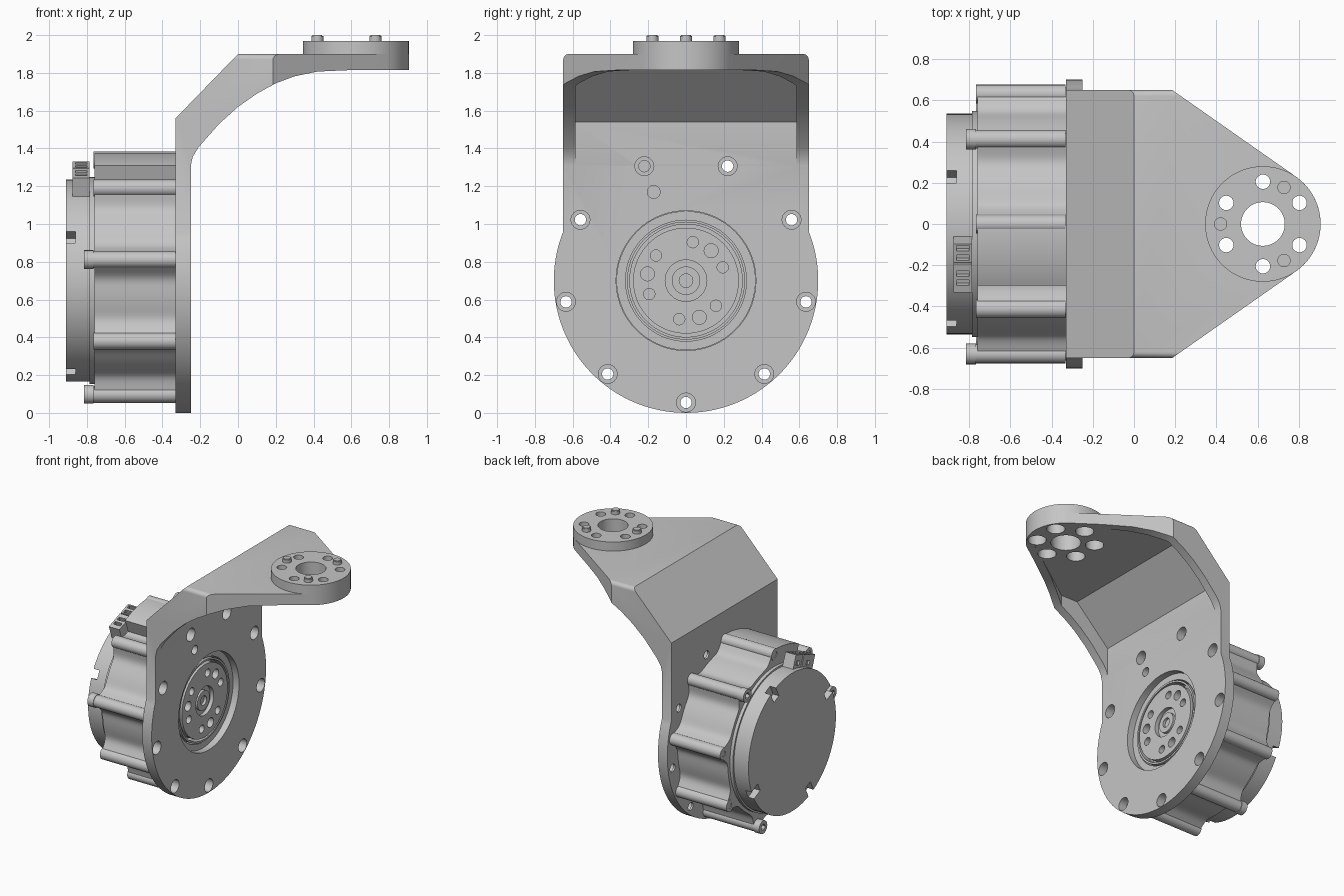
import bpy, bmesh, math
from mathutils import Vector

if "Cube" in bpy.data.objects:
    bpy.data.objects.remove(bpy.data.objects["Cube"])

metal = bpy.data.materials.new("satin grey metal")
metal.use_nodes = True
GREY = (0.56, 0.56, 0.56, 1)
metal.diffuse_color = GREY
metal.node_tree.nodes["Principled BSDF"].inputs["Base Color"].default_value = GREY

AXIS_Z = 0.70          # height of the motor axis
FLANGE_X = 0.625       # centre of the output flange
FACE_X = -0.25         # front of the mounting plate
UNDER_Z = 1.815        # underside of the arm


def prism(name, points, axis, start, end):
    """Extrude a 2D outline along an axis."""
    place = {"x": lambda p, d: (d, p[0], p[1]),
             "y": lambda p, d: (p[0], d, p[1]),
             "z": lambda p, d: (p[0], p[1], d)}[axis]
    bm = bmesh.new()
    low = [bm.verts.new(place(p, start)) for p in points]
    high = [bm.verts.new(place(p, end)) for p in points]
    bm.faces.new(low)
    bm.faces.new(high)
    for i in range(len(points)):
        j = (i + 1) % len(points)
        bm.faces.new((low[i], low[j], high[j], high[i]))
    bmesh.ops.recalc_face_normals(bm, faces=bm.faces)
    mesh = bpy.data.meshes.new(name)
    bm.to_mesh(mesh)
    bm.free()
    mesh.materials.append(metal)
    obj = bpy.data.objects.new(name, mesh)
    bpy.context.collection.objects.link(obj)
    return obj


def arc(centre, radius, first, last, steps):
    angles = [math.radians(first + (last - first) * i / steps) for i in range(steps + 1)]
    return [(centre[0] + radius * math.cos(a), centre[1] + radius * math.sin(a)) for a in angles]


def cyl(name, axis, centre, radius, start, end, sides=32):
    return prism(name, arc(centre, radius, 0, 360, sides)[:-1], axis, start, end)


def combine(obj, other, operation="DIFFERENCE"):
    """Apply a boolean and drop the helper."""
    mod = obj.modifiers.new("cut", "BOOLEAN")
    mod.operation, mod.object, mod.solver = operation, other, "EXACT"
    graph = bpy.context.evaluated_depsgraph_get()
    mesh = bpy.data.meshes.new_from_object(obj.evaluated_get(graph))
    obj.modifiers.clear()
    obj.data = mesh
    bpy.data.objects.remove(other)


def drill(obj, axis, centre, radius, start, end, sides=32):
    combine(obj, cyl("cutter", axis, centre, radius, start, end, sides))


def around(angle, radius, centre=(0, AXIS_Z)):
    a = math.radians(angle)
    return (centre[0] + radius * math.cos(a), centre[1] + radius * math.sin(a))


# Bracket: side profile trimmed by its end outline and its plan outline
curve = [(FACE_X, 1.31), (-0.24, 1.355), (-0.21, 1.405), (-0.1, 1.53), (0, 1.62), (0.1, 1.69),
         (0.2, 1.745), (0.3, 1.782), (0.42, 1.807), (0.6, UNDER_Z)]
bracket = prism("bracket", [(-0.33, -0.1), (FACE_X, -0.1)] + curve +
                [(1, UNDER_Z), (1, 1.9), (0, 1.9), (-0.33, 1.56)], "y", -0.75, 0.75)
end_outline = (arc((0, AXIS_Z), 0.70, -201.8, 21.8, 72) +
               arc((0.62, 1.87), 0.03, 0, 90, 6) + arc((-0.62, 1.87), 0.03, 90, 180, 6))
combine(bracket, prism("end", end_outline, "x", -0.5, 1.2), "INTERSECT")


def plan(radius, side):
    """Tapered plan outline ending in a round nose."""
    tip = arc((FLANGE_X, 0), radius, -55, 55, 28)
    a = math.radians(55)
    shoulder = Vector(tip[-1]) + Vector((-math.sin(a), math.cos(a))) * ((side - tip[-1][1]) / math.cos(a))
    return tip + [tuple(shoulder), (-0.5, side), (-0.5, -side), (shoulder.x, -shoulder.y)]


combine(bracket, prism("plan", plan(0.28, 0.75), "z", -0.2, 2.2), "INTERSECT")

# Hollow between the side ribs
inner_x, inner_z = FACE_X + 0.0005, UNDER_Z + 0.001
hollow = prism("hollow", [(inner_x, 1.0), (inner_x, 1.54), (0.03, inner_z), (1.1, inner_z), (1.1, 1.0)],
               "y", -0.8, 0.8)
combine(hollow, prism("inner_plan", plan(0.22, 0.585), "z", 0.9, 2.1), "INTERSECT")
combine(bracket, hollow)

# Bracket bore, deep counterbored bolt circle and dowel hole
drill(bracket, "x", (0, AXIS_Z), 0.37, -0.5, 0, 72)
for i in range(9):
    spot = around(30 + 40 * i, 0.645)
    drill(bracket, "x", spot, 0.03, -0.5, 0, 24)
    drill(bracket, "x", spot, 0.05, -0.315, -0.2, 24)
drill(bracket, "x", around(110, 0.5), 0.034, -0.5, 0, 24)

# Output flange ring with holes and pins
ring = cyl("flange_ring", "z", (FLANGE_X, 0), 0.28, 1.9, 1.97, 80)
drill(ring, "z", (FLANGE_X, 0), 0.106, 1.7, 2.1, 48)
drill(bracket, "z", (FLANGE_X, 0), 0.106, 1.7, 2.1, 48)
for i in range(6):
    spot = around(30 + 60 * i, 0.205, (FLANGE_X, 0))
    drill(ring, "z", spot, 0.035, 1.7, 2.1, 24)
    drill(bracket, "z", spot, 0.065, 1.7, 2.1, 24)
for i in range(3):
    spot = around(60 + 120 * i, 0.205, (FLANGE_X, 0))
    cyl("flange_pin", "z", spot, 0.032, 1.93, 1.994, 24)
    cyl("flange_pin_tip", "z", spot, 0.026, 1.99, 2.0, 24)


def case_radius(deg):
    """Lugs flare into the case; a raised pad carries the cables."""
    off = (deg + 10) % 40 - 20
    flare = 0.572 + 0.10 * math.exp(-(off / 5.8) ** 2)
    return max(flare, 0.678) if 91 <= deg <= 116 else flare


# Motor case with nine lugs
case = prism("motor_case", [around(d, case_radius(d)) for d in range(360)], "x", -0.76, -0.33)
drill(case, "x", (0, AXIS_Z), 0.32, -0.42, -0.2, 72)
for i in range(9):
    angle = 10 + 40 * i
    spot = around(angle, 0.64)
    lug = cyl("case_lug", "x", spot, 0.045, -0.765, -0.331, 24)
    drill(lug, "x", spot, 0.022, -0.9, -0.70, 16)
    if angle % 120 == 50:
        head = cyl("bolt_head", "x", spot, 0.05, -0.815, -0.765, 24)
        drill(head, "x", spot, 0.025, -0.9, -0.785, 6)

# Pilot collar, seal rim and rotor face inside the bore
for name, outer, inner, front in (("pilot_collar", 0.368, 0.32, -0.30), ("seal_rim", 0.312, 0.298, -0.29)):
    collar = cyl(name, "x", (0, AXIS_Z), outer, -0.345, front, 72)
    drill(collar, "x", (0, AXIS_Z), inner, -0.5, 0, 72)
rotor = cyl("rotor", "x", (0, AXIS_Z), 0.28, -0.43, -0.285, 72)
drill(rotor, "x", (0, AXIS_Z), 0.11, -0.315, -0.2, 40)
for i in range(6):
    drill(rotor, "x", around(20 + 60 * i, 0.207), 0.03, -0.325, -0.2, 20)
for i in range(3):
    drill(rotor, "x", around(50 + 120 * i, 0.207), 0.037, -0.335, -0.2, 24)
hub = cyl("rotor_hub", "x", (0, AXIS_Z), 0.075, -0.34, -0.295, 40)
drill(hub, "x", (0, AXIS_Z), 0.036, -0.325, -0.2, 24)

# Rear cover with four rim notches
cyl("cover_step", "x", (0, AXIS_Z), 0.548, -0.785, -0.75, 90)
cover = cyl("rear_cover", "x", (0, AXIS_Z), 0.535, -0.91, -0.78, 90)


def turned_box(name, angle, radial, tangent, start, end):
    """Box along the motor axis, turned to sit at an angle around it."""
    a = math.radians(angle)
    out, across = Vector((math.cos(a), math.sin(a))), Vector((-math.sin(a), math.cos(a)))
    corners = [(radial[0], tangent[0]), (radial[1], tangent[0]),
               (radial[1], tangent[1]), (radial[0], tangent[1])]
    return prism(name, [tuple(Vector((0, AXIS_Z)) + out * r + across * t) for r, t in corners],
                 "x", start, end)


for i in range(4):
    combine(cover, turned_box("notch", 64.5 + 90 * i, (0.45, 0.6), (-0.034, 0.034), -1, -0.86))

# Cable connectors on the cover rim
for name, tangent in (("small_connector", (-0.125, -0.03)), ("large_connector", (-0.02, 0.125))):
    block = turned_box(name, 110, (0.48, 0.625), tangent, -0.875, -0.785)
    middle = sum(tangent) / 2
    for side in (-0.024, 0.024):
        slot = (middle + side - 0.014, middle + side + 0.014)
        combine(block, turned_box("slot", 110, (0.59, 0.7), slot, -0.86, -0.80))
    combine(block, turned_box("mouth", 110, (0.55, 0.58), (middle - 0.02, middle + 0.02), -1, -0.86))

# Smooth round walls, keep the machined edges crisp
bpy.ops.object.select_all(action="DESELECT")
for obj in bpy.context.collection.objects:
    if obj.type == "MESH" and obj.data.materials and obj.data.materials[0] == metal:
        obj.select_set(True)
        bpy.context.view_layer.objects.active = obj
bpy.ops.object.shade_smooth_by_angle(angle=math.radians(30))
